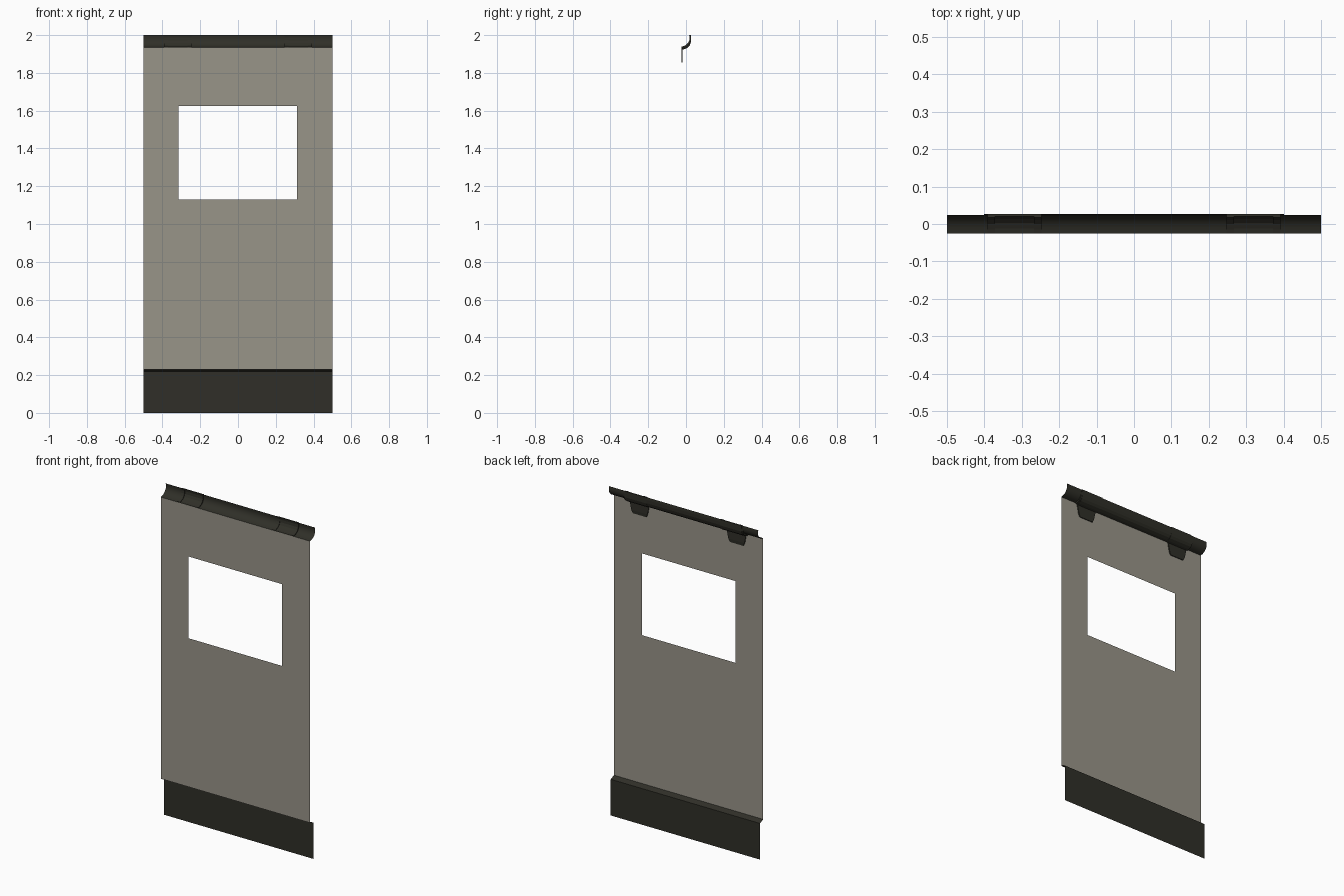
import bpy, bmesh

if "Cube" in bpy.data.objects:
    bpy.data.objects.remove(bpy.data.objects["Cube"])


def material(name, rgb):
    m = bpy.data.materials.new(name)
    m.diffuse_color = (*rgb, 1)
    m.use_nodes = True
    m.node_tree.nodes["Principled BSDF"].inputs["Base Color"].default_value = m.diffuse_color
    return m


PANEL = material("warm grey panel", (0.315, 0.298, 0.25))
DARK = material("dark olive trim", (0.029, 0.0285, 0.021))


def finish(name, bm, mat, smooth=False):
    me = bpy.data.meshes.new(name)
    bm.to_mesh(me)
    bm.free()
    me.materials.append(mat)
    ob = bpy.data.objects.new(name, me)
    bpy.context.collection.objects.link(ob)
    for p in me.polygons:
        p.use_smooth = smooth
    return ob


def sheet(name, profile, smooth=False):
    """Full-width thin sheet swept along x from a (y, z) profile, facing -y."""
    bm = bmesh.new()
    rows = [[bm.verts.new((x, y, z)) for x in (-0.5, 0.5)] for y, z in profile]
    for a, b in zip(rows, rows[1:]):
        bm.faces.new((a[0], a[1], b[1], b[0]))
    return finish(name, bm, DARK, smooth)


def solid(name, front, back, cx, half):
    """Strip between two matching (y, z) lines; half(z) is the half width."""
    bm = bmesh.new()
    def row(line, s):
        return [bm.verts.new((cx + s * half(z), y, z)) for y, z in line]
    fl, fr, bl, br = row(front, -1), row(front, 1), row(back, -1), row(back, 1)
    for i in range(len(front) - 1):
        for a, b in ((fl, fr), (fr, br), (br, bl), (bl, fl)):
            bm.faces.new((a[i], b[i], b[i + 1], a[i + 1]))
    for i in (0, -1):
        bm.faces.new((fl[i], bl[i], br[i], fr[i]))
    bmesh.ops.recalc_face_normals(bm, faces=bm.faces)
    return finish(name, bm, DARK)


# flat panel with an open window in the middle
bm = bmesh.new()
xs, zs = (-0.5, -0.315, 0.312, 0.5), (0.23, 1.13, 1.625, 1.935)
grid = [[bm.verts.new((x, -0.025, z)) for x in xs] for z in zs]
for r in range(3):
    for c in range(3):
        if (r, c) != (1, 1):
            bm.faces.new((grid[r][c], grid[r][c + 1],
                          grid[r + 1][c + 1], grid[r + 1][c]))
finish("window_panel", bm, PANEL)

# curved top lip
LIP = [(-0.025, 1.935), (-0.010, 1.938), (0.005, 1.945), (0.016, 1.956),
       (0.023, 1.970), (0.0245, 1.985), (0.022, 2.0)]
sheet("top_lip", LIP, True)

# bottom skirt, set back behind the panel with a sloping ledge
sheet("bottom_skirt", [(0.006, 0.0), (0.006, 0.219)])
sheet("skirt_ledge", [(0.006, 0.219), (-0.025, 0.232)])

# hinge rail hugging the back of the lip
BACK = [(-0.019, 1.925), (-0.006, 1.929), (0.010, 1.937), (0.020, 1.949),
        (0.0255, 1.966), (0.0265, 1.985), (0.025, 2.0)]
solid("hinge_rail", [(y + 0.0005, z - 0.001) for y, z in LIP[:-1]],
      BACK[:-1], 0, lambda z: 0.4)


def strap(out):
    """Front and back lines of a strap wrapped over the lip."""
    front = [(max(y - out, -0.0245), z + out * 0.6) for y, z in LIP[:-1]]
    back = [(min(y + 0.001, 0.0268), z - 0.002) for y, z in BACK[:-1]]
    return front + [(0.022 - out, 2.0)], back + [(0.0265, 2.0)]


def tab_half(z):
    # chamfered lower corners, nearly straight above
    if z < 1.875:
        return 0.045 + 0.009 * (z - 1.855) / 0.02
    return min(0.054 + 0.011 * (z - 1.875) / 0.05, 0.065)


for side, s in (("left", -1), ("right", 1)):
    f, b = strap(0.002)
    solid(f"clip_{side}", [(-0.0245, 1.855), (-0.0245, 1.875)] + f,
          [(-0.0195, 1.855), (-0.0175, 1.875)] + b, s * 0.325, tab_half)
    # raised ribs on both edges of the strap
    for edge, x in (("inner", 0.257), ("outer", 0.381)):
        solid(f"clip_rib_{side}_{edge}", *strap(0.005),
              s * x, lambda z: 0.010)
